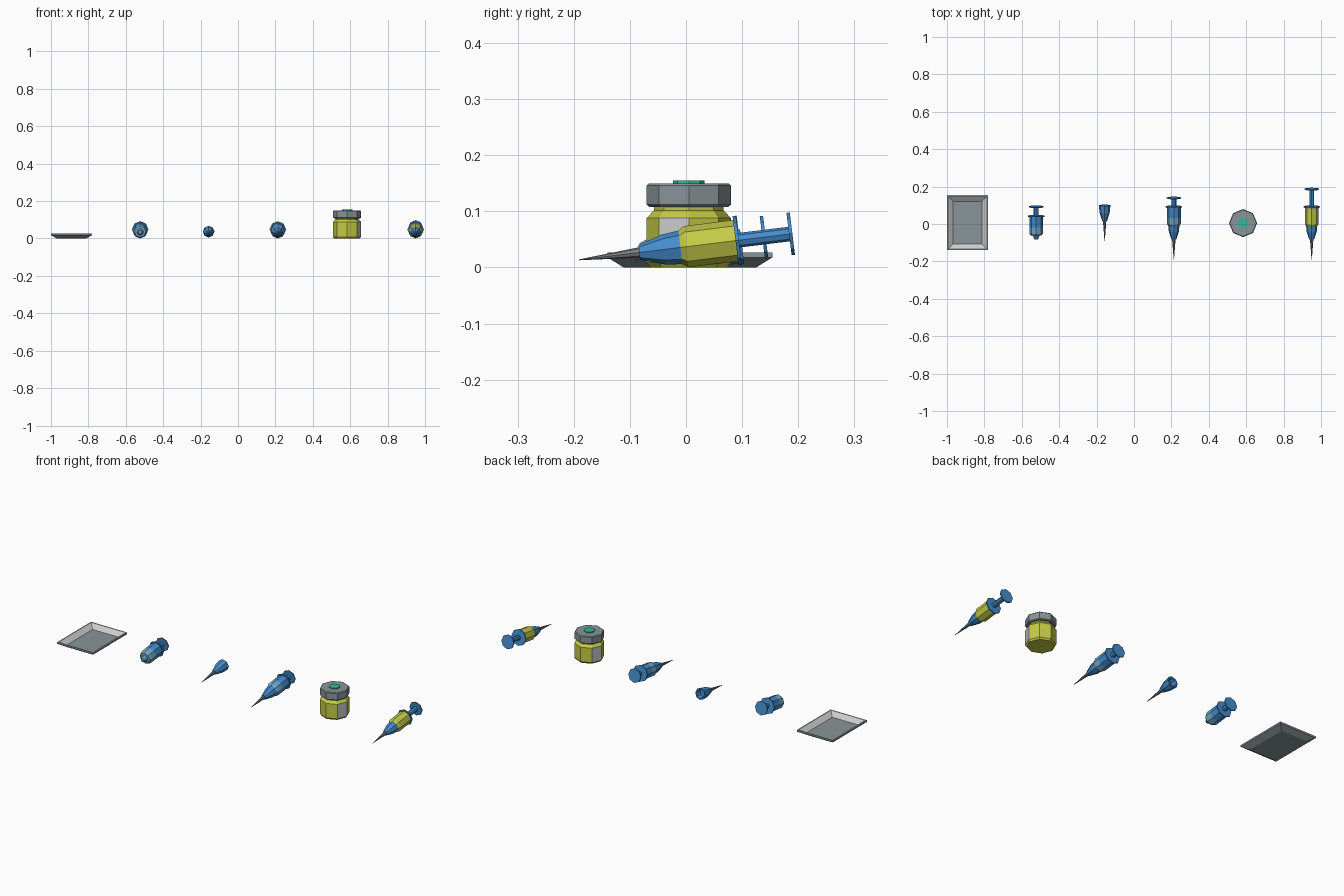
import bpy, bmesh, math
from mathutils import Matrix

if "Cube" in bpy.data.objects:
    bpy.data.objects.remove(bpy.data.objects["Cube"])


def material(name, rgb):
    m = bpy.data.materials.new(name)
    m.diffuse_color = (*rgb, 1)
    m.use_nodes = True
    m.node_tree.nodes["Principled BSDF"].inputs["Base Color"].default_value = m.diffuse_color
    return m


BLUE = material("plastic blue", (0.06, 0.27, 0.62))
PALE = material("pale blue", (0.17, 0.40, 0.60))
YELLOW = material("liquid yellow", (0.56, 0.60, 0.06))
METAL = material("metal grey", (0.25, 0.30, 0.32))
LIGHT = material("light grey", (0.60, 0.61, 0.61))
GREEN = material("stopper green", (0.03, 0.50, 0.33))
STEEL = material("needle grey", (0.20, 0.21, 0.22))

TILT = math.radians(7)


def skin(name, rings, mats, seg_mats, matrix):
    """Join rings of points into a closed skin; seg_mats = one index per band."""
    bm = bmesh.new()
    loops = [[bm.verts.new(p) for p in ring] for ring in rings]
    n = len(loops[0])
    for k, (a, b) in enumerate(zip(loops, loops[1:])):
        for i in range(n):
            j = (i + 1) % n
            bm.faces.new((a[i], a[j], b[j], b[i])).material_index = seg_mats[k]
    bm.faces.new(loops[0][::-1]).material_index = seg_mats[0]
    bm.faces.new(loops[-1]).material_index = seg_mats[-1]
    bmesh.ops.recalc_face_normals(bm, faces=bm.faces)
    me = bpy.data.meshes.new(name)
    bm.to_mesh(me)
    bm.free()
    for m in mats:
        me.materials.append(m)
    ob = bpy.data.objects.new(name, me)
    ob.matrix_world = matrix
    bpy.context.collection.objects.link(ob)
    return ob


def lathe(name, profile, mats, matrix, seg_mats=None):
    """Eight-sided turned part around local z; profile = (z, radius)."""
    rings = [[(r * math.cos(i * math.pi / 4), r * math.sin(i * math.pi / 4), z)
              for i in range(8)] for z, r in profile]
    return skin(name, rings, mats, seg_mats or [0] * (len(profile) - 1), matrix)


def lying(x, y):
    """Local z points to the back (+y), tipped up by the wide flange."""
    return Matrix.Translation((x, y, 0.037)) @ Matrix.Rotation(TILT - math.pi / 2, 4, 'X')


def needle(name, x, y):
    m = lying(x, y)
    # open hub and its spike
    lathe(name + "_hub", [(-0.084, 0.013), (-0.04, 0.027), (0.0, 0.031),
                          (0.0, 0.024), (-0.03, 0.02)], [BLUE], m)
    lathe(name + "_spike", [(-0.192, 0.0008), (-0.08, 0.0095)], [STEEL], m)


def syringe(name, x, y, plunger, barrel_mats):
    m = lying(x, y)
    # barrel with nozzle: front half and rear half may differ
    lathe(name + "_barrel", [(-0.032, 0.010), (-0.012, 0.018), (-0.010, 0.030), (0.0, 0.037),
                             (0.035, 0.037), (0.09, 0.037)],
          barrel_mats, m, [0, 0, 0, 0, 1])
    lathe(name + "_flange", [(0.089, 0.044), (0.095, 0.044)], [BLUE], m)
    lathe(name + "_plunger_rod", [(0.09, 0.013), (plunger, 0.013)], [BLUE], m)
    lathe(name + "_plunger_disc", [(plunger - 0.003, 0.038), (plunger + 0.003, 0.038)], [BLUE], m)


# tray: stacked rectangles, outside up, over the rim and down to the floor
steps = [(0.078, 0.118, 0), (0.11, 0.147, 0.018), (0.11, 0.147, 0.027),
         (0.104, 0.141, 0.027), (0.077, 0.114, 0.006), (0.0765, 0.1135, 0.006)]
tray = skin("tray", [[(a * s, b * t, z) for s, t in ((1, 1), (-1, 1), (-1, -1), (1, -1))]
                     for a, b, z in steps],
            [METAL, LIGHT], [0, 0, 1, 1, 0], Matrix.Translation((-0.89, 0.007, 0)))

# syringe without needle, loose needle, empty syringe, filled syringe
syringe("bare_syringe", -0.523, -0.05, 0.143, [PALE, BLUE])
needle("loose_needle", -0.157, 0.1)
syringe("empty_syringe", 0.213, 0.0, 0.14, [PALE, BLUE])
needle("empty_syringe_needle", 0.213, 0.0)
syringe("filled_syringe", 0.95, 0.0, 0.188, [YELLOW, YELLOW])
needle("filled_syringe_needle", 0.95, 0.0)

# vial
at = Matrix.Translation((0.583, 0.005, 0))
body = lathe("vial_body", [(0, 0.068), (0.009, 0.075), (0.088, 0.075), (0.102, 0.062), (0.112, 0.062)],
             [YELLOW, LIGHT], at)
# label panels on two opposite sides
for p in body.data.polygons:
    c = p.center
    if 0.03 < c.z < 0.07:
        ang = math.degrees(math.atan2(c.y, c.x))
        if abs(ang + 22.5) < 5 or abs(ang - 157.5) < 5:
            p.material_index = 1
lathe("vial_cap", [(0.108, 0.070), (0.112, 0.075), (0.146, 0.075), (0.150, 0.071)], [METAL], at)
lathe("vial_stopper", [(0.148, 0.028), (0.155, 0.028)], [GREEN], at)
